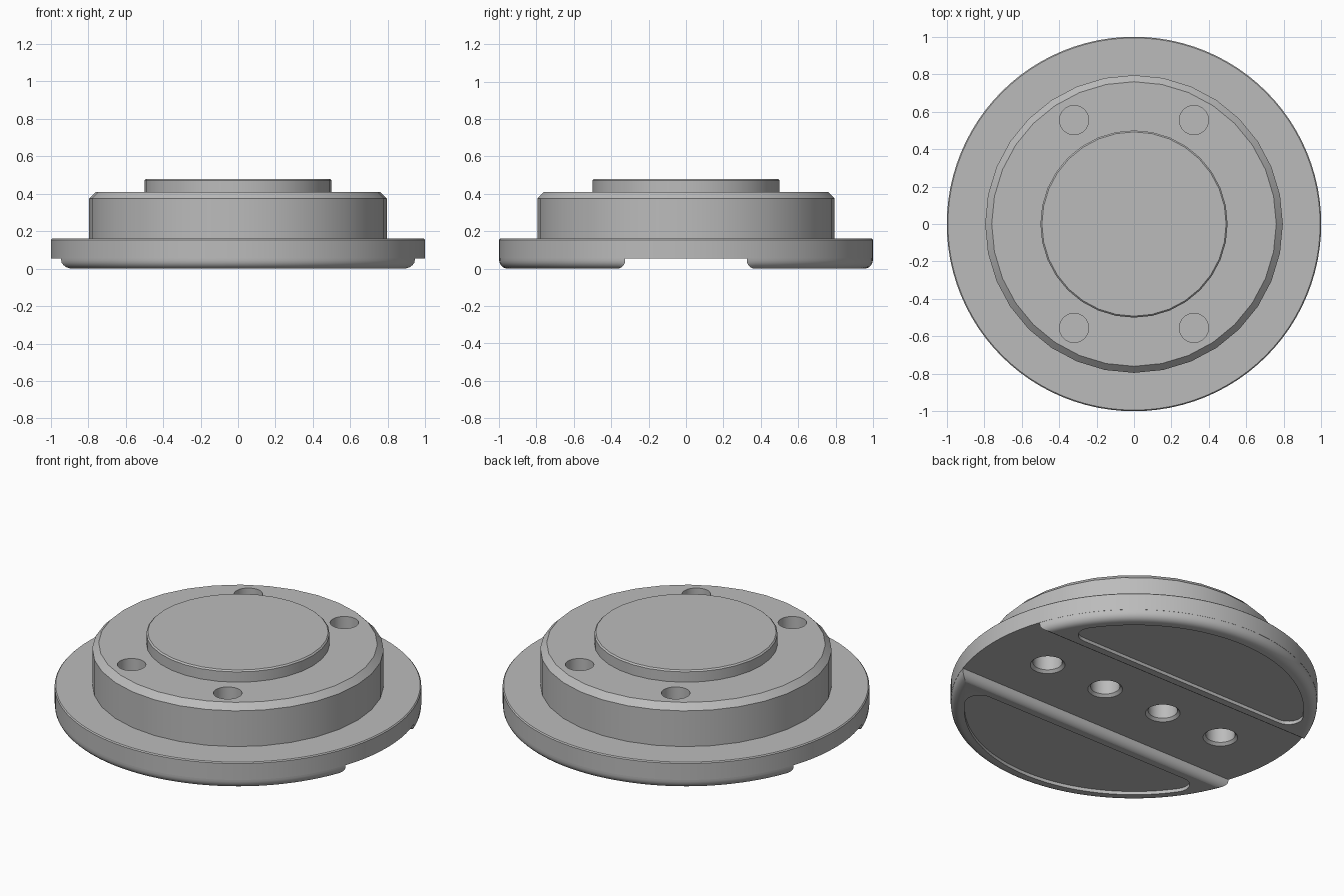
import bpy, bmesh
from math import sin, cos, pi, sqrt, atan2

cube = bpy.data.objects.get("Cube")
if cube:
    bpy.data.objects.remove(cube, do_unlink=True)

grey = bpy.data.materials.new("plain grey")
grey.use_nodes = True
COLOUR = (0.5, 0.5, 0.5, 1)
grey.diffuse_color = COLOUR
grey.node_tree.nodes["Principled BSDF"].inputs["Base Color"].default_value = COLOUR


def finish(name, bm, location=(0, 0, 0), turn=0):
    """Turn a bmesh into a named grey object."""
    bmesh.ops.recalc_face_normals(bm, faces=bm.faces[:])
    mesh = bpy.data.meshes.new(name)
    bm.to_mesh(mesh)
    bm.free()
    mesh.materials.append(grey)
    obj = bpy.data.objects.new(name, mesh)
    obj.location = location
    obj.rotation_euler.z = turn
    bpy.context.collection.objects.link(obj)
    return obj


def lathe(name, profile, sides, location=(0, 0, 0)):
    """Revolve (radius, height) points and close both ends."""
    bm = bmesh.new()
    rings = []
    for r, z in profile:
        angles = [2 * pi * i / sides for i in range(sides)]
        rings.append([bm.verts.new((r * cos(a), r * sin(a), z)) for a in angles])
    for low, high in zip(rings, rings[1:]):
        for i in range(sides):
            j = (i + 1) % sides
            bm.faces.new((low[i], low[j], high[j], high[i]))
    bm.faces.new(rings[0])
    bm.faces.new(rings[-1])
    return finish(name, bm, location)


def segment(name, radius, flat, corner, bottom, top, bevel, turn):
    """Prism over a circle segment beyond y = flat, corners optionally rounded."""
    cy = flat + corner
    cx = sqrt((radius - corner) ** 2 - cy ** 2)
    phi = atan2(cy, cx)
    half = [(cx, cy)]
    if corner:
        sweep = [-pi / 2 + (phi + pi / 2) * i / 8 for i in range(8)]
        half = [(cx + corner * cos(a), cy + corner * sin(a)) for a in sweep]
    steps = 48
    arc = [phi + (pi - 2 * phi) * i / steps for i in range(steps + 1)]
    arc = [(radius * cos(a), radius * sin(a)) for a in arc]
    if not corner:
        arc = arc[1:-1]
    outline = half + arc + [(-x, y) for x, y in reversed(half)]
    bm = bmesh.new()
    base = bm.faces.new([bm.verts.new((x, y, bottom)) for x, y in outline])
    rim = base.edges[:]
    raised = bmesh.ops.extrude_face_region(bm, geom=[base], use_keep_orig=True)
    for v in raised["geom"]:
        if isinstance(v, bmesh.types.BMVert):
            v.co.z = top
    if bevel:
        bmesh.ops.recalc_face_normals(bm, faces=bm.faces[:])
        bmesh.ops.bevel(bm, geom=rim, offset=bevel, segments=5, profile=0.5,
                        affect='EDGES', clamp_overlap=False)
    return finish(name, bm, turn=turn)


def cut(target, cutters):
    bpy.context.view_layer.objects.active = target
    for cutter in cutters:
        mod = target.modifiers.new("cut", 'BOOLEAN')
        mod.operation = 'DIFFERENCE'
        mod.solver = 'EXACT'
        mod.object = cutter
        bpy.ops.object.modifier_apply(modifier=mod.name)


parts = []

# Wide flange, stepped hub with chamfered rim, raised centre disc
flange = lathe("flange", [(1, 0.055), (1, 0.154), (0.994, 0.16)], 96)
hub = lathe("hub", [(0.795, 0.16), (0.795, 0.375), (0.76, 0.41)], 32)
boss = lathe("centre_disc", [(0.5, 0.41), (0.5, 0.472), (0.492, 0.48)], 32)
parts += [flange, hub, boss]

# Bolt holes: four blind holes from above, a row of four from below
top_holes = [lathe("top_hole_cutter", [(0.078, 0.2), (0.078, 0.5)], 32, (x, y, 0))
             for x in (-0.32, 0.32) for y in (-0.555, 0.555)]
low_holes = [lathe("low_hole_cutter",
                   [(0.105, 0.045), (0.08, 0.07), (0.08, 0.3)], 32, (x, 0, 0))
             for x in (-0.615, -0.205, 0.205, 0.615)]
cut(hub, top_holes + low_holes)
cut(flange, low_holes)

# Two rounded foot pads with shallow recesses, either side of the slot
recesses = []
for side, turn in (("back", 0), ("front", pi)):
    pad = segment(side + "_foot_pad", 0.999, 0.325, 0, 0, 0.07, 0.045, turn)
    recess = segment("recess_cutter", 0.925, 0.4, 0.08, -0.05, 0.02, 0, turn)
    cut(pad, [recess])
    recesses.append(recess)
    parts.append(pad)

for cutter in top_holes + low_holes + recesses:
    bpy.data.objects.remove(cutter, do_unlink=True)

for obj in bpy.context.selected_objects:
    obj.select_set(False)
for obj in parts:
    obj.select_set(True)
bpy.context.view_layer.objects.active = flange
bpy.ops.object.shade_smooth_by_angle(angle=pi / 6)
